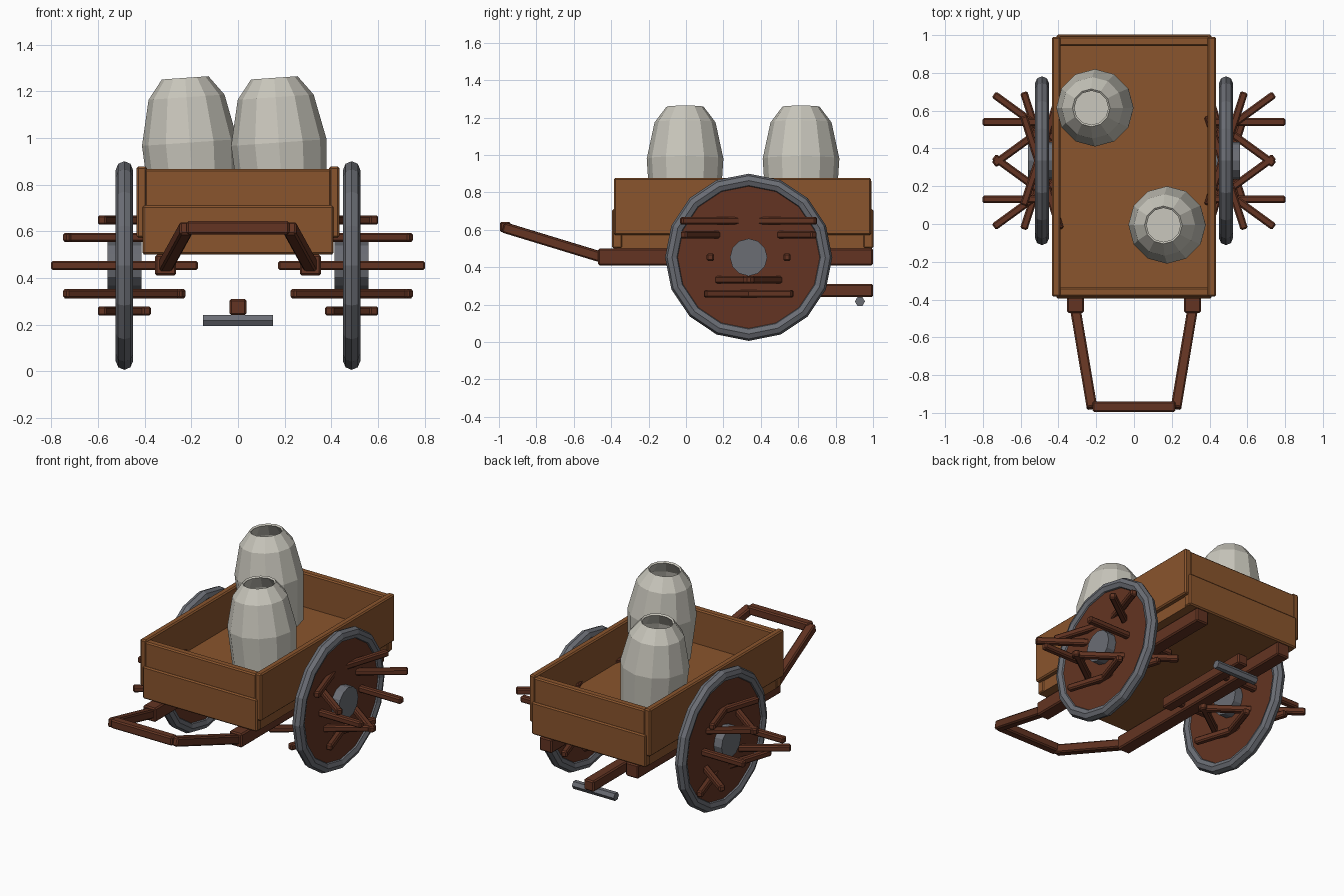
import bpy, bmesh, math
from mathutils import Vector, Matrix

if "Cube" in bpy.data.objects:
    bpy.data.objects.remove(bpy.data.objects["Cube"])


def material(name, rgb):
    m = bpy.data.materials.new(name)
    m.diffuse_color = (*rgb, 1)
    m.use_nodes = True
    m.node_tree.nodes["Principled BSDF"].inputs["Base Color"].default_value = m.diffuse_color
    return m


PLANK = material("plank_brown", (0.255, 0.09, 0.026))
DARK = material("dark_wood", (0.125, 0.034, 0.016))
METAL = material("grey_metal", (0.145, 0.153, 0.175))
CLAY = material("pale_clay", (0.58, 0.565, 0.50))


def finish(name, bm, mat):
    bmesh.ops.recalc_face_normals(bm, faces=bm.faces)
    mesh = bpy.data.meshes.new(name)
    bm.to_mesh(mesh)
    bm.free()
    mesh.materials.append(mat)
    ob = bpy.data.objects.new(name, mesh)
    bpy.context.collection.objects.link(ob)
    return ob


def box(name, lo, hi, mat, bevel=0.008):
    """Bevelled box between two corners."""
    lo, hi = Vector(lo), Vector(hi)
    bm = bmesh.new()
    bmesh.ops.create_cube(bm, size=1, matrix=Matrix.Translation((lo + hi) / 2)
                          @ Matrix.Diagonal((*(hi - lo), 1)))
    if bevel:
        bmesh.ops.bevel(bm, geom=bm.edges[:], offset=bevel, segments=1, affect='EDGES')
    return finish(name, bm, mat)


def beam(name, a, b, w, mat):
    """Square bevelled bar from point a to point b."""
    a, b = Vector(a), Vector(b)
    d = b - a
    z = d.normalized()
    x = z.cross(Vector((0, 0, 1))).normalized()
    rot = Matrix((x, z.cross(x), z)).transposed().to_4x4()
    ob = box(name, (-w / 2, -w / 2, -d.length / 2), (w / 2, w / 2, d.length / 2), mat)
    ob.matrix_world = Matrix.Translation((a + b) / 2) @ rot
    return ob


def rod(name, centre, r, length, sides, mat):
    """Cylinder lying along x."""
    bm = bmesh.new()
    bmesh.ops.create_cone(bm, cap_ends=True, segments=sides, radius1=r, radius2=r, depth=length,
                          matrix=Matrix.Translation(centre) @ Matrix.Rotation(math.pi / 2, 4, 'Y'))
    return finish(name, bm, mat)


def lathe(name, profile, sides, mat, closed=False):
    """Revolve (radius, height) points about z; open profiles get end caps."""
    bm = bmesh.new()
    rings = [[bm.verts.new((r * math.cos(t), r * math.sin(t), h))
              for t in (2 * math.pi * i / sides for i in range(sides))] for r, h in profile]
    pairs = list(zip(rings, rings[1:])) + ([(rings[-1], rings[0])] if closed else [])
    for p, q in pairs:
        for i in range(sides):
            j = (i + 1) % sides
            bm.faces.new((p[i], p[j], q[j], q[i]))
    if not closed:
        bm.faces.new(rings[0])
        bm.faces.new(rings[-1])
    return finish(name, bm, mat)


# Cart bed: floor, end boards with lower planks, side boards
box("bed_floor", (-0.405, -0.37, 0.5), (0.405, 0.98, 0.645), PLANK, 0)
for name, outer, s in (("front", -0.385, 1), ("back", 0.992, -1)):
    ys = sorted((outer, outer + s * 0.05))
    box(name + "_board", (-0.40, ys[0], 0.52), (0.40, ys[1], 0.867), PLANK)
    ys = sorted((outer - s * 0.01, outer + s * 0.045))
    box(name + "_lower_plank", (-0.41, ys[0], 0.5), (0.41, ys[1], 0.71), PLANK)
for side, s in (("left", -1), ("right", 1)):
    xs = sorted((s * 0.39, s * 0.435))
    box(side + "_board", (xs[0], -0.385, 0.572), (xs[1], 0.99, 0.877), PLANK)

# Undercarriage and pull handle
for side, s in (("left", -1), ("right", 1)):
    xs = sorted((s * 0.265, s * 0.355))
    box(side + "_chassis_beam", (xs[0], -0.47, 0.41), (xs[1], 1.0, 0.5), DARK)
    beam(side + "_handle_arm", (s * 0.312, -0.44, 0.45), (s * 0.222, -0.975, 0.613), 0.056, DARK)
beam("handle_crossbar", (-0.22, -0.967, 0.615), (0.22, -0.967, 0.615), 0.056, DARK)
box("centre_beam", (-0.036, 0.3, 0.24), (0.036, 1.0, 0.31), DARK)
rod("rear_peg", (0, 0.93, 0.217), 0.027, 0.3, 6, METAL)

# Wheels: tyre, disc, hub and ten turned spokes
WY, WZ = 0.335, 0.453
for side, s in (("left", -1), ("right", 1)):
    cx = s * 0.487
    ring = [(0.41 + 0.037 * math.cos(t), 0.037 * math.sin(t))
            for t in (math.pi * k / 4 for k in range(8))]
    tyre = lathe(side + "_tyre", ring, 16, METAL, closed=True)
    tyre.matrix_world = Matrix.Translation((cx, WY, WZ)) @ Matrix.Rotation(math.pi / 2, 4, 'Y')
    rod(side + "_wheel_disc", (cx, WY, WZ), 0.41, 0.034, 16, DARK)
    rod(side + "_hub", (cx, WY, WZ), 0.1, 0.146, 12, METAL)
    for k in range(10):
        a = math.radians(36 * k)
        c = Vector((cx, WY + 0.205 * math.cos(a), WZ + 0.205 * math.sin(a)))
        d = Vector((math.cos(a), math.sin(a), 0)) * 0.315
        beam(f"{side}_spoke_{k}", c - d, c + d, 0.04, DARK)

# Open clay jars, leaning slightly
jar = [(0.185, -0.30), (0.205, 0.0), (0.163, 0.195), (0.1, 0.278),
       (0.09, 0.27), (0.15, 0.185), (0.19, 0.0), (0.17, -0.28)]
for name, x, y in (("rear_jar", -0.207, 0.615), ("front_jar", 0.175, -0.005)):
    ob = lathe(name, jar, 12, CLAY)
    ob.matrix_world = (Matrix.Translation((x, y, 0.98))
                       @ Matrix.Rotation(math.radians(-4), 4, 'Y'))
